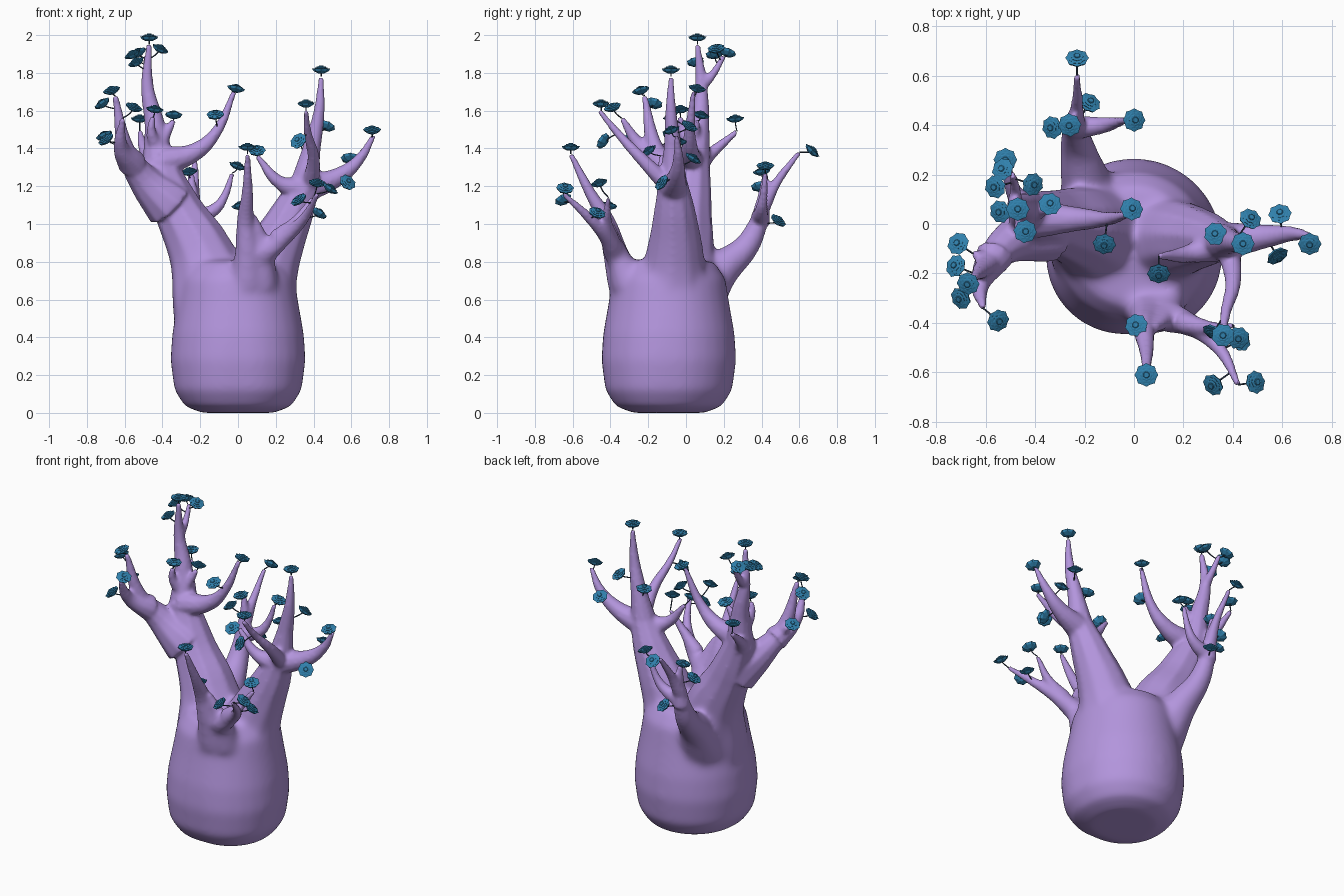
import bpy
import bmesh
import math
from mathutils import Vector

cube = bpy.data.objects.get("Cube")
if cube:
    bpy.data.objects.remove(cube, do_unlink=True)


def make_material(name, colour):
    material = bpy.data.materials.new(name)
    material.use_nodes = True
    material.diffuse_color = colour
    shader = material.node_tree.nodes["Principled BSDF"]
    shader.inputs["Base Color"].default_value = colour
    shader.inputs["Roughness"].default_value = 0.8
    return material


BARK = make_material("lilac bark", (0.45, 0.3, 0.72, 1))
PETAL = make_material("teal petal", (0.03, 0.22, 0.42, 1))
STEM = make_material("dark stem", (0.03, 0.05, 0.09, 1))


def add_object(name, data, material):
    obj = bpy.data.objects.new(name, data)
    data.materials.clear()
    data.materials.append(material)
    bpy.context.scene.collection.objects.link(obj)
    return obj


def new_curve(name, thickness, resolution):
    curve = bpy.data.curves.new(name, "CURVE")
    curve.dimensions = "3D"
    curve.bevel_depth = thickness
    curve.bevel_resolution = resolution
    curve.resolution_u = 6
    curve.use_fill_caps = True
    return curve


def add_path(curve, points, radii):
    spline = curve.splines.new("BEZIER")
    spline.bezier_points.add(len(points) - 1)
    for knot, point, radius in zip(spline.bezier_points, points, radii):
        knot.co = point
        knot.radius = radius
        knot.handle_left_type = knot.handle_right_type = "AUTO"


def evaluated_mesh(obj):
    depsgraph = bpy.context.evaluated_depsgraph_get()
    depsgraph.update()
    return bpy.data.meshes.new_from_object(obj.evaluated_get(depsgraph))


def bake_modifiers(obj):
    obj.data = evaluated_mesh(obj)
    obj.modifiers.clear()


wood = new_curve("branches", 1.0, 3)
stems = new_curve("flower_stems", 0.0035, 1)
blossoms = bmesh.new()


def add_blossom(centre, facing):
    """Rosette of stepped, nested cups with notched octagonal rims."""
    turn = facing.to_track_quat("Z", "Y")
    sides = 16
    for layer, size in enumerate((0.048, 0.037, 0.026, 0.014)):
        rings = []
        for share, height in ((0.35, -0.022), (0.85, -0.01), (1.0, 0.002), (0.8, 0.004)):
            ring = []
            for i in range(sides):
                angle = math.tau * (i + layer) / sides
                reach = size * share * (0.88 if i % 2 else 1)
                lift = height + layer * 0.005
                local = Vector((reach * math.cos(angle), reach * math.sin(angle), lift))
                ring.append(blossoms.verts.new(centre + turn @ local))
            rings.append(ring)
        for low, high in zip(rings, rings[1:]):
            for i in range(sides):
                j = (i + 1) % sides
                blossoms.faces.new((low[i], low[j], high[j], high[i]))
        blossoms.faces.new(rings[0][::-1])
        blossoms.faces.new(rings[-1])


def add_limb(branches, flowers):
    """Tapered branches, then a stalked blossom at each flower position."""
    samples = []
    for start, end, points in branches:
        points = [Vector(p) for p in points]
        last = len(points) - 1
        add_path(wood, points, [start + (end - start) * (i / last) ** 0.7 for i in range(last + 1)])
        for a, b in zip(points, points[1:]):
            samples += [a.lerp(b, i / 8) for i in range(9)]
    for position in flowers:
        centre = Vector(position)
        target = centre - Vector((0, 0, 0.05))
        root = min(samples, key=lambda p: (p - target).length)
        away = (centre - root).normalized()
        facing = (away + Vector((0, 0, 0.9))).normalized()
        base = centre - facing * 0.015
        bend = root.lerp(base, 0.5) + Vector((away.x, away.y, 0)) * 0.012
        add_path(stems, (root, bend, base), (1, 1, 1))
        add_blossom(centre, facing)


# Right-hand limb, the tallest
add_limb(
    [(0.25, 0.09, [(-.11, -.07, .58), (-.2, -.02, .85), (-.32, .01, 1.08), (-.43, .04, 1.34)]),
     (0.09, 0.016, [(-.42, .04, 1.3), (-.44, .07, 1.52), (-.48, .08, 1.73), (-.47, .06, 1.95)]),
     (0.035, 0.015, [(-.48, .07, 1.72), (-.48, .14, 1.79), (-.49, .2, 1.89)]),
     (0.08, 0.015, [(-.4, .02, 1.33), (-.23, .02, 1.38), (-.12, .02, 1.48), (-.02, .04, 1.7)]),
     (0.05, 0.015, [(-.43, .03, 1.4), (-.38, .05, 1.48), (-.34, .06, 1.55)]),
     (0.06, 0.015, [(-.43, .05, 1.3), (-.49, .14, 1.38), (-.52, .27, 1.49)]),
     (0.04, 0.015, [(-.44, .02, 1.42), (-.46, -.02, 1.5), (-.45, -.03, 1.57)])],
    [(-.52, .26, 1.56), (-.53, .22, 1.91), (-.56, .15, 1.9), (-.41, .16, 1.93),
     (-.54, .05, 1.86), (-.47, .06, 1.99), (-.34, .08, 1.58), (-.44, -.03, 1.61),
     (-.01, .06, 1.72), (-.12, -.08, 1.58)])

# Outer fork of the right-hand limb
add_limb(
    [(0.14, 0.016, [(-.36, -.02, 1.1), (-.51, -.08, 1.25), (-.59, -.16, 1.39), (-.65, -.22, 1.68)]),
     (0.08, 0.015, [(-.56, -.12, 1.32), (-.62, -.24, 1.41), (-.61, -.34, 1.56)]),
     (0.04, 0.015, [(-.59, -.14, 1.36), (-.65, -.12, 1.42)])],
    [(-.71, -.08, 1.47), (-.72, -.17, 1.64), (-.67, -.24, 1.71), (-.7, -.3, 1.45), (-.55, -.39, 1.62)])

# Left-hand limb with a crown of four branches
add_limb(
    [(0.23, 0.08, [(.08, -.08, .58), (.18, -.06, .83), (.28, -.06, 1.04), (.36, -.07, 1.22)]),
     (0.08, 0.014, [(.35, -.07, 1.2), (.39, -.07, 1.4), (.43, -.08, 1.6), (.44, -.08, 1.78)]),
     (0.08, 0.014, [(.36, -.07, 1.19), (.53, -.05, 1.25), (.64, -.04, 1.34), (.72, -.05, 1.47)]),
     (0.075, 0.014, [(.35, -.08, 1.18), (.22, -.12, 1.22), (.1, -.13, 1.36)]),
     (0.05, 0.014, [(.38, -.09, 1.2), (.4, -.24, 1.35), (.37, -.36, 1.48), (.36, -.46, 1.6)]),
     (0.04, 0.014, [(.38, -.07, 1.3), (.35, -.05, 1.38)])],
    [(.1, -.2, 1.39), (.33, -.04, 1.44), (.36, -.45, 1.64), (.32, -.44, 1.44), (.47, .02, 1.52),
     (.44, -.08, 1.82), (.71, -.08, 1.5), (.59, .04, 1.35), (.58, -.13, 1.22)])

# Small front limb, broad and thin where it leaves the trunk
add_limb(
    [(0.1, 0.015, [(.05, -.32, .68), (.05, -.38, .87), (.04, -.42, 1.01), (.05, -.51, 1.17), (.05, -.61, 1.37)]),
     (0.1, 0.02, [(.12, -.3, .68), (.13, -.37, .87), (.08, -.42, 1.04)]),
     (0.07, 0.014, [(.13, -.37, .84), (.25, -.42, .93), (.35, -.51, 1.03), (.42, -.65, 1.16)]),
     (0.05, 0.014, [(.2, -.4, .92), (.31, -.42, 1.02), (.4, -.41, 1.14)])],
    [(.05, -.61, 1.41), (.01, -.41, 1.1), (.32, -.65, 1.13), (.49, -.64, 1.19),
     (.42, -.46, 1.22), (.43, -.47, 1.06)])

# Small back limb
add_limb(
    [(0.15, 0.045, [(-.16, .06, .6), (-.2, .19, .76), (-.23, .32, .88), (-.24, .4, 1.04)]),
     (0.055, 0.016, [(-.24, .39, 1), (-.24, .41, 1.15), (-.25, .42, 1.27)]),
     (0.045, 0.014, [(-.24, .4, 1.08), (-.23, .48, 1.22), (-.23, .6, 1.38)]),
     (0.05, 0.014, [(-.23, .39, 1.03), (-.12, .4, 1.08), (-.07, .41, 1.15), (-.03, .42, 1.27)])],
    [(-.23, .67, 1.39), (-.18, .49, 1.02), (-.33, .39, 1.2), (-.26, .4, 1.28), (0, .42, 1.31)])

# Trunk, turned from a profile, fuller low down at its front corners
body = bmesh.new()
profile = [(0, 0), (0.19, 0), (0.28, 0.035), (0.335, 0.12), (0.357, 0.28), (0.348, 0.42),
           (0.32, 0.58), (0.3, 0.71), (0.24, 0.8), (0, 0.83)]
verts = [body.verts.new((r, 0, z)) for r, z in profile]
edges = [body.edges.new(pair) for pair in zip(verts, verts[1:])]
bmesh.ops.spin(body, geom=verts + edges, cent=(0, 0, 0), axis=(0, 0, 1),
               angle=math.tau, steps=32, use_merge=True)
for vert in body.verts:
    if vert.co.y < 0:
        corner = abs(math.sin(2 * math.atan2(vert.co.y, vert.co.x)))
        fullness = 1 + 0.07 * corner * (1 - vert.co.z)
        vert.co.x *= fullness
        vert.co.y *= fullness
    vert.co.y -= 0.09

# Merge trunk and branches into one skin
branch_helper = add_object("branch_helper", wood, BARK)
body.from_mesh(evaluated_mesh(branch_helper))
bpy.data.objects.remove(branch_helper)
bmesh.ops.remove_doubles(body, verts=body.verts, dist=0.0005)
bmesh.ops.recalc_face_normals(body, faces=body.faces)
mesh = bpy.data.meshes.new("trunk_and_branches")
body.to_mesh(mesh)
body.free()
tree = add_object("trunk_and_branches", mesh, BARK)
remesh = tree.modifiers.new("merge", "REMESH")
remesh.mode = "VOXEL"
remesh.voxel_size = 0.011
bake_modifiers(tree)

# Soften everything a little, and the joints low on the trunk a lot
low = tree.vertex_groups.new(name="trunk_joints")
for vert in tree.data.vertices:
    low.add([vert.index], max(0, min(1, (1 - vert.co.z) * 5)), "REPLACE")
for group, rounds in (("trunk_joints", 50), ("", 6)):
    soften = tree.modifiers.new("soften", "SMOOTH")
    soften.factor = 0.5
    soften.iterations = rounds
    soften.vertex_group = group
bake_modifiers(tree)
tree.data.materials.clear()
tree.data.materials.append(BARK)
for face in tree.data.polygons:
    face.material_index = 0
    face.use_smooth = True

# Flower stems and blossoms
add_object("flower_stems", stems, STEM)
flower_mesh = bpy.data.meshes.new("blossoms")
blossoms.to_mesh(flower_mesh)
blossoms.free()
add_object("blossoms", flower_mesh, PETAL)
